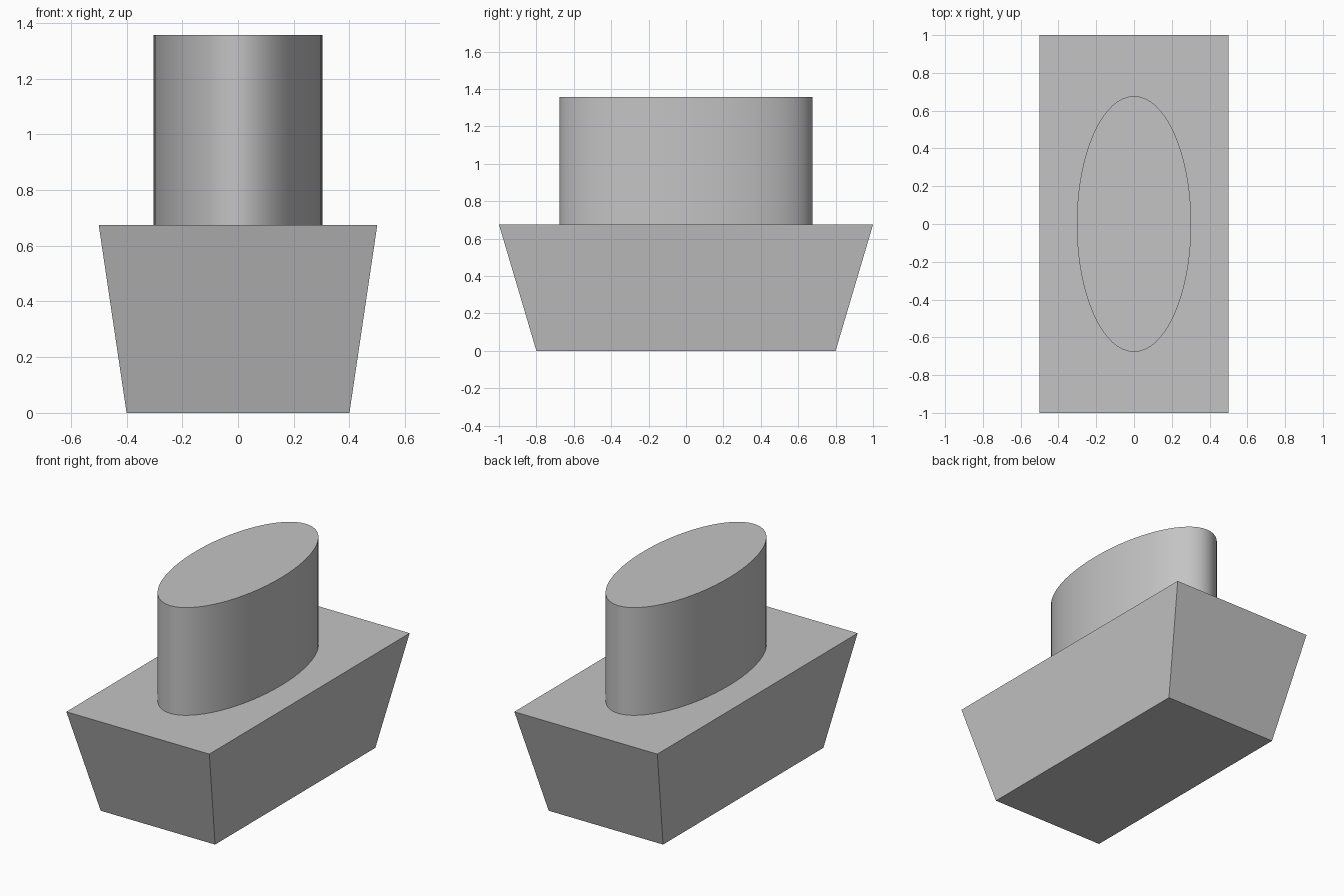
import bpy
import bmesh
import math
from mathutils import Matrix

cube = bpy.data.objects.get("Cube")
if cube:
    bpy.data.objects.remove(cube, do_unlink=True)

# One plain grey for the whole model
GREY = (0.55, 0.55, 0.55, 1.0)
grey = bpy.data.materials.new("plain_grey")
grey.use_nodes = True
grey.diffuse_color = GREY
grey.node_tree.nodes["Principled BSDF"].inputs["Base Color"].default_value = GREY

BASE_TOP = 0.675
TOTAL_HEIGHT = 1.356


def add_object(name, bm):
    bmesh.ops.recalc_face_normals(bm, faces=bm.faces)
    mesh = bpy.data.meshes.new(name)
    bm.to_mesh(mesh)
    bm.free()
    mesh.materials.append(grey)
    obj = bpy.data.objects.new(name, mesh)
    bpy.context.collection.objects.link(obj)
    return obj


# Tapered block, wider at the top than at the floor
bm = bmesh.new()
bmesh.ops.create_cube(bm, size=1, matrix=Matrix.Diagonal((1, 2, BASE_TOP, 1)))
for v in bm.verts:
    if v.co.z < 0:
        v.co.x *= 0.8
        v.co.y *= 0.8
    v.co.z += BASE_TOP / 2
add_object("tapered_base", bm)

# Upright elliptical column standing on the block
height = TOTAL_HEIGHT - BASE_TOP
bm = bmesh.new()
bmesh.ops.create_cone(
    bm, cap_ends=True, segments=64, radius1=1, radius2=1, depth=height,
    matrix=Matrix.Translation((0, 0, BASE_TOP + height / 2))
    @ Matrix.Diagonal((0.303, 0.677, 1, 1)))
column = add_object("oval_column", bm)

# Smooth wall with sharp rims
bpy.ops.object.select_all(action="DESELECT")
column.select_set(True)
bpy.context.view_layer.objects.active = column
bpy.ops.object.shade_smooth_by_angle(angle=math.radians(40))
